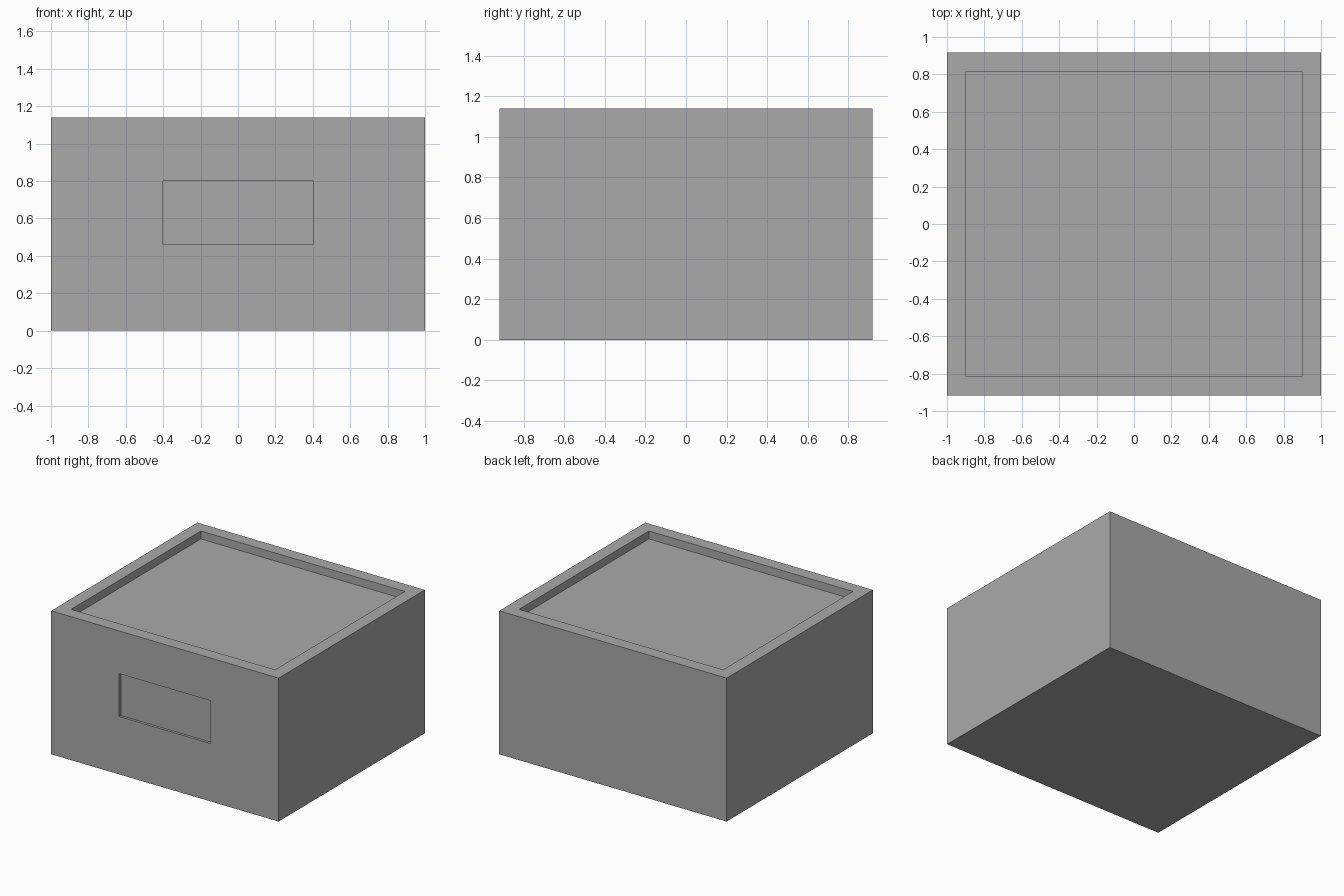
import bpy
import bmesh
from mathutils import Vector

if "Cube" in bpy.data.objects:
    bpy.data.objects.remove(bpy.data.objects["Cube"], do_unlink=True)

WIDTH, DEPTH, HEIGHT = 2.0, 1.836, 1.14

# Plain grey for the whole box
grey = bpy.data.materials.new("plain_grey")
grey.use_nodes = True
colour = (0.4, 0.4, 0.4, 1)
grey.diffuse_color = colour
grey.node_tree.nodes["Principled BSDF"].inputs["Base Color"].default_value = colour


def facing(bm, direction):
    """Return the face that looks along the given direction."""
    return max(bm.faces, key=lambda f: f.normal.dot(Vector(direction)))


def recess(bm, face, place, depth):
    """Inset a face, place the inner corners, then sink them straight in."""
    normal = face.normal.copy()
    bmesh.ops.inset_individual(bm, faces=[face], thickness=0.1)
    for v in face.verts:
        place(v.co)
    inner = bmesh.ops.extrude_discrete_faces(bm, faces=[face])["faces"][0]
    bmesh.ops.translate(bm, verts=inner.verts, vec=-normal * depth)


def place_tray(co):
    co.x = 0.897 if co.x > 0 else -0.897
    co.y = 0.815 if co.y > 0 else -0.815


def place_panel(co):
    co.x = 0.402 if co.x > 0 else -0.402
    co.z = 0.8 if co.z > HEIGHT / 2 else 0.46


# Solid box body
bm = bmesh.new()
bmesh.ops.create_cube(bm, size=1)
bmesh.ops.scale(bm, verts=bm.verts, vec=(WIDTH, DEPTH, HEIGHT))
bmesh.ops.translate(bm, verts=bm.verts, vec=(0, 0, HEIGHT / 2))
bm.normal_update()

# Shallow tray in the top and label panel in the front
recess(bm, facing(bm, (0, 0, 1)), place_tray, 0.063)
recess(bm, facing(bm, (0, -1, 0)), place_panel, 0.02)
bmesh.ops.recalc_face_normals(bm, faces=bm.faces)

mesh = bpy.data.meshes.new("box_body")
bm.to_mesh(mesh)
bm.free()
mesh.materials.append(grey)
body = bpy.data.objects.new("box_body", mesh)
bpy.context.collection.objects.link(body)
